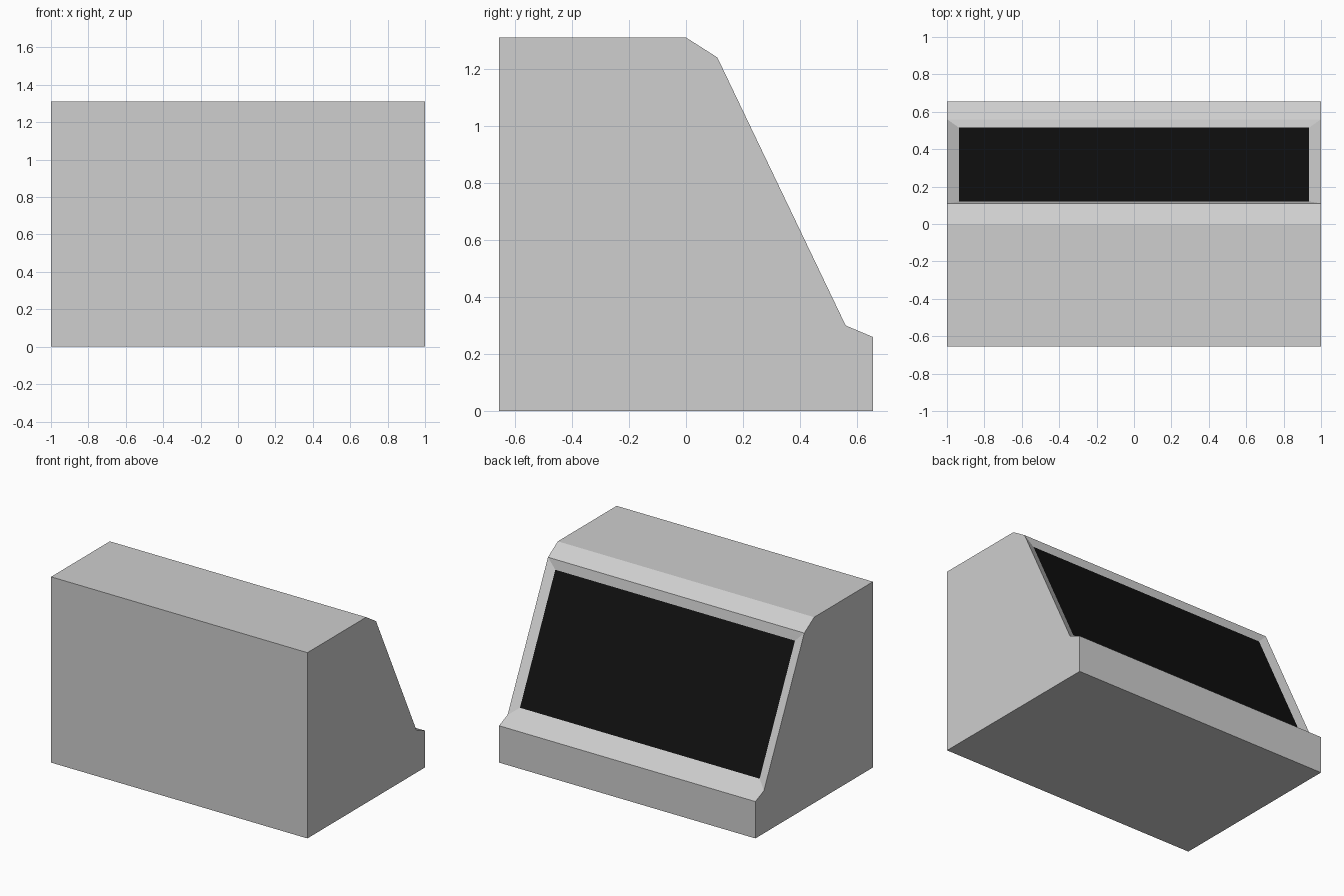
import bpy, bmesh

cube = bpy.data.objects.get("Cube")
if cube:
    bpy.data.objects.remove(cube, do_unlink=True)


def make_material(name, value):
    mat = bpy.data.materials.new(name)
    mat.use_nodes = True
    colour = (value, value, value, 1)
    mat.diffuse_color = colour
    mat.node_tree.nodes["Principled BSDF"].inputs["Base Color"].default_value = colour
    return mat


# Side profile of the cabinet as (y, z), extruded across its width
PROFILE = [(-0.655, 0), (0.655, 0), (0.655, 0.26), (0.56, 0.30),
           (0.11, 1.24), (0, 1.31), (-0.655, 1.31)]
HALF_WIDTH = 1.0

bm = bmesh.new()
side = bm.faces.new([bm.verts.new((-HALF_WIDTH, y, z)) for y, z in PROFILE])
extruded = bmesh.ops.extrude_face_region(bm, geom=[side], use_keep_orig=True)
bmesh.ops.translate(bm, vec=(2 * HALF_WIDTH, 0, 0),
                    verts=[v for v in extruded["geom"] if isinstance(v, bmesh.types.BMVert)])
bmesh.ops.recalc_face_normals(bm, faces=bm.faces)
bm.normal_update()

# Sloping panel: a bevelled frame around a sunken dark screen
panel = next(f for f in bm.faces if f.normal.y > 0.8 and 0.3 < f.normal.z < 0.6)
bmesh.ops.inset_individual(bm, faces=[panel], thickness=0.065, depth=-0.019,
                           use_even_offset=True)
panel.material_index = 1

mesh = bpy.data.meshes.new("cabinet")
bm.to_mesh(mesh)
bm.free()
mesh.materials.append(make_material("light_grey", 0.62))
mesh.materials.append(make_material("screen_black", 0.005))
cabinet = bpy.data.objects.new("cabinet", mesh)
bpy.context.collection.objects.link(cabinet)
